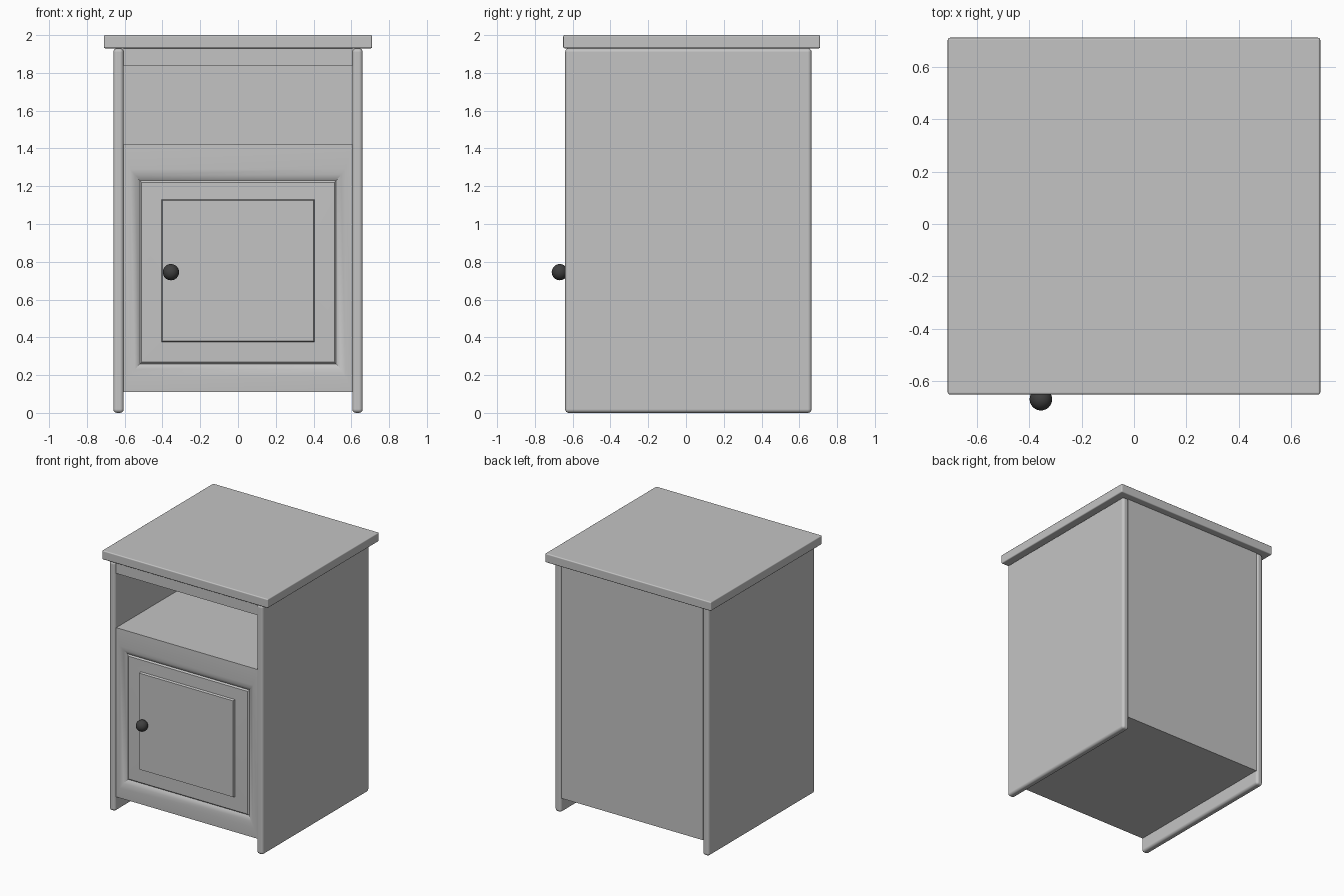
import bpy, bmesh

old = bpy.data.objects.get("Cube")
if old:
    bpy.data.objects.remove(old, do_unlink=True)


def material(name, value):
    mat = bpy.data.materials.new(name)
    mat.use_nodes = True
    colour = (value, value, value, 1)
    mat.diffuse_color = colour
    mat.node_tree.nodes["Principled BSDF"].inputs["Base Color"].default_value = colour
    return mat


grey = material("light grey paint", 0.55)
dark = material("dark knob", 0.05)


def finish(obj, mat):
    obj.data.materials.append(mat)
    bpy.ops.object.select_all(action="DESELECT")
    obj.select_set(True)
    bpy.context.view_layer.objects.active = obj
    bpy.ops.object.shade_smooth_by_angle()


def box(name, x, y, z, bevel=0):
    """Box between the given (low, high) limits, with rounded edges."""
    bpy.ops.mesh.primitive_cube_add(size=1, location=[sum(r) / 2 for r in (x, y, z)])
    obj = bpy.context.object
    obj.name = name
    obj.scale = [r[1] - r[0] for r in (x, y, z)]
    bpy.ops.object.transform_apply(location=False, rotation=False, scale=True)
    if bevel:
        mod = obj.modifiers.new("rounded edges", "BEVEL")
        mod.width = bevel
        mod.segments = 4
        mod.harden_normals = True
    finish(obj, grey)
    return obj


# Carcass
for side, name in ((-1, "right_side"), (1, "left_side")):
    box(name, sorted((side * 0.605, side * 0.66)), (-0.64, 0.665), (0, 1.93), 0.02)
inner = (-0.606, 0.606)
box("back_panel", inner, (0.62, 0.655), (0.11, 1.93))
box("bottom_panel", inner, (-0.6, 0.63), (0.11, 0.15))
box("niche_shelf", inner, (-0.6, 0.63), (1.38, 1.42))
box("front_rail", inner, (-0.625, -0.58), (1.84, 1.93))
box("top_board", (-0.71, 0.71), (-0.65, 0.71), (1.93, 2.0), 0.008)

# Door: nested rectangles (half width, bottom, top, y) joined into a moulded front
rings = [
    (0.605, 0.11, 1.42, -0.57),
    (0.605, 0.11, 1.42, -0.625),
    (0.57, 0.19, 1.29, -0.63),
    (0.545, 0.23, 1.26, -0.622),
    (0.52, 0.26, 1.23, -0.602),
    (0.51, 0.27, 1.22, -0.612),
    (0.405, 0.375, 1.13, -0.615),
    (0.4, 0.38, 1.125, -0.632),
]
bm = bmesh.new()
loops = []
for w, low, high, y in rings:
    corners = ((-w, low), (w, low), (w, high), (-w, high))
    loops.append([bm.verts.new((x, y, z)) for x, z in corners])
for a, b in zip(loops, loops[1:]):
    for i in range(4):
        j = (i + 1) % 4
        bm.faces.new((a[i], a[j], b[j], b[i]))
bm.faces.new(loops[-1])
bm.faces.new(loops[0][::-1])
bmesh.ops.recalc_face_normals(bm, faces=bm.faces)
mesh = bpy.data.meshes.new("door")
bm.to_mesh(mesh)
bm.free()
door = bpy.data.objects.new("door", mesh)
bpy.context.collection.objects.link(door)
finish(door, grey)

# Knob
knob_at = (-0.355, -0.668, 0.745)
bpy.ops.mesh.primitive_uv_sphere_add(segments=24, ring_count=16, radius=0.043, location=knob_at)
bpy.context.object.name = "knob"
finish(bpy.context.object, dark)
